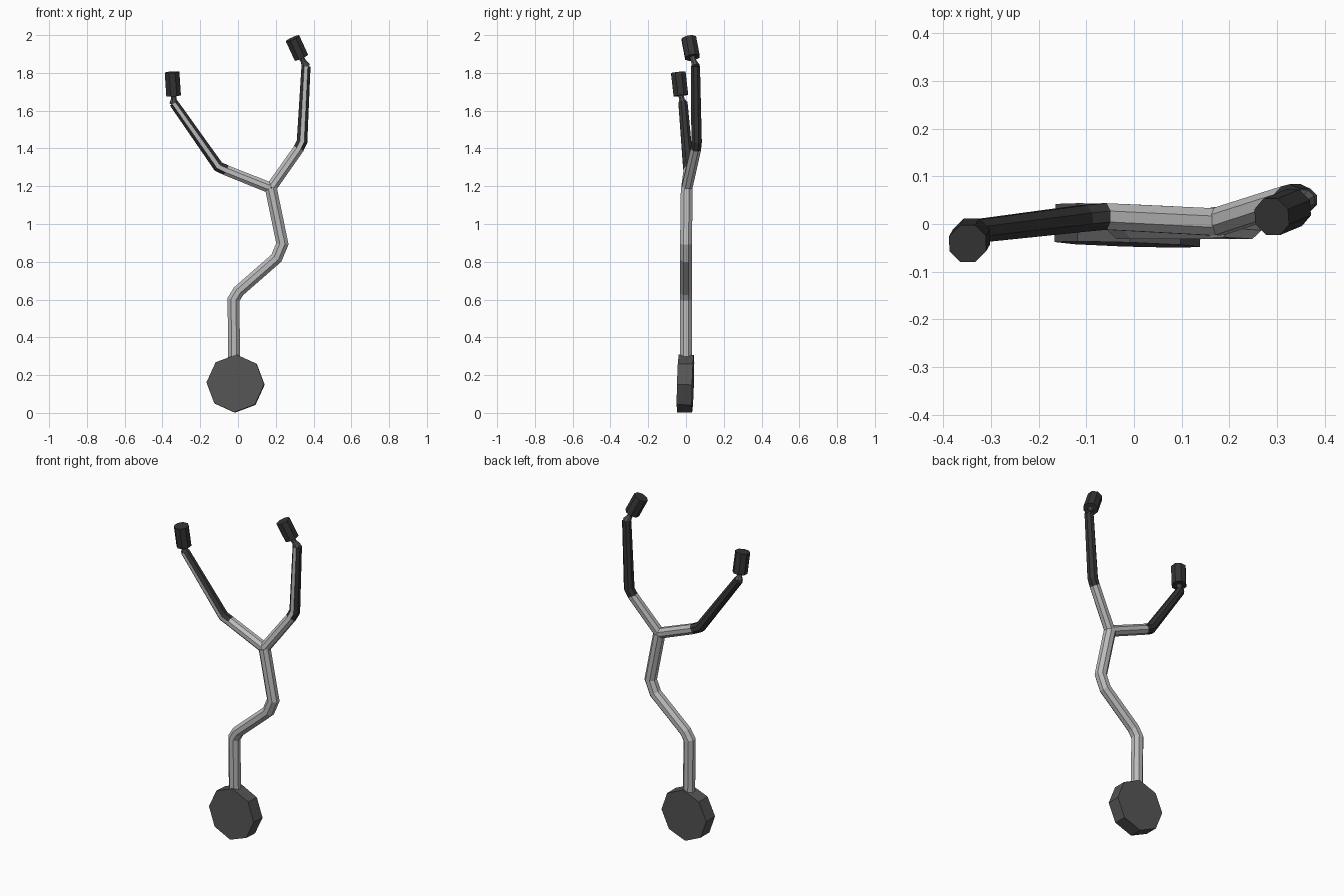
import bpy, bmesh, math
from mathutils import Vector

if "Cube" in bpy.data.objects:
    bpy.data.objects.remove(bpy.data.objects["Cube"])


def material(name, v):
    m = bpy.data.materials.new(name)
    m.diffuse_color = (v, v, v, 1)
    m.use_nodes = True
    m.node_tree.nodes["Principled BSDF"].inputs["Base Color"].default_value = m.diffuse_color
    return m


SILVER = material("silver", 0.5)
CHARCOAL = material("charcoal", 0.09)
BLACK = material("black", 0.035)


def tube(name, path, radii, mats, ref=(0, 1, 0), phase=math.pi / 8, sides=8, front_strip=False):
    """Sweep a flat-faced ring along a path with mitred bends."""
    pts = [Vector(p) for p in path]
    bm = bmesh.new()
    rings = []
    for i, p in enumerate(pts):
        a = (p - pts[i - 1]).normalized() if i else (pts[1] - p).normalized()
        b = (pts[i + 1] - p).normalized() if i < len(pts) - 1 else a
        t = (a + b).normalized()
        side = Vector(ref).cross(t).normalized()
        up = t.cross(side)
        miter = 1 / max(0.7, t.dot(a))
        ring = []
        for k in range(sides):
            w = phase + 2 * math.pi * k / sides
            ring.append(bm.verts.new(p + radii[i] * (side * math.cos(w) * miter + up * math.sin(w))))
        rings.append(ring)
    for r0, r1 in zip(rings, rings[1:]):
        for k in range(sides):
            n = (k + 1) % sides
            bm.faces.new((r0[k], r0[n], r1[n], r1[k]))
    bm.faces.new(rings[0][::-1])
    bm.faces.new(rings[-1])
    bmesh.ops.recalc_face_normals(bm, faces=bm.faces)
    bm.normal_update()
    if front_strip:
        for f in bm.faces:
            if f.normal.y < -0.93:
                f.material_index = 1
    me = bpy.data.meshes.new(name)
    bm.to_mesh(me)
    bm.free()
    for m in mats:
        me.materials.append(m)
    ob = bpy.data.objects.new(name, me)
    bpy.context.collection.objects.link(ob)
    return ob


# Chest piece: slightly tilted octagonal disc
c, n = Vector((-0.013, -0.003, 0.155)), Vector((0.033, 1, -0.03)).normalized()
tube("chest_piece", [c - n * 0.04, c + n * 0.04], [0.153] * 2, [CHARCOAL],
     ref=(0, 0, 1), phase=math.radians(2))

# Main hose from the chest piece up to the fork
FORK = (0.174, 0.004, 1.19)
tube("main_hose", [(-0.02, 0, 0.27), (-0.024, 0, 0.60), (0.003, 0, 0.644), (0.203, 0, 0.819),
                   (0.235, 0, 0.895), FORK], [0.034] * 6, [SILVER])

# Each side: hose branch, dark ear tube with light front strip, neck, ear tip
SIDES = {
    "left": dict(
        hose=[FORK, (-0.065, 0.016, 1.285)],
        arm=[(-0.06, 0.016, 1.283), (-0.105, 0.012, 1.305), (-0.34, -0.016, 1.64)],
        tip=[(-0.341, -0.027, 1.68), (-0.349, -0.041, 1.803)]),
    "right": dict(
        hose=[FORK, (0.322, 0.052, 1.40)],
        arm=[(0.319, 0.051, 1.396), (0.339, 0.056, 1.435), (0.36, 0.05, 1.835)],
        tip=[(0.335, 0.034, 1.882), (0.289, 0.015, 1.982)]),
}
for s, d in SIDES.items():
    tube(s + "_hose_branch", d["hose"], [0.031, 0.03], [SILVER])
    tube(s + "_ear_tube", d["arm"], [0.03, 0.03, 0.026], [BLACK, SILVER], front_strip=True)
    end, base = Vector(d["arm"][-1]), Vector(d["tip"][0])
    tube(s + "_neck", [end, end.lerp(base, 0.55), base.lerp(Vector(d["tip"][1]), 0.1)],
         [0.024, 0.015, 0.017], [CHARCOAL])
    tube(s + "_ear_tip", d["tip"], [0.042] * 2, [BLACK])
